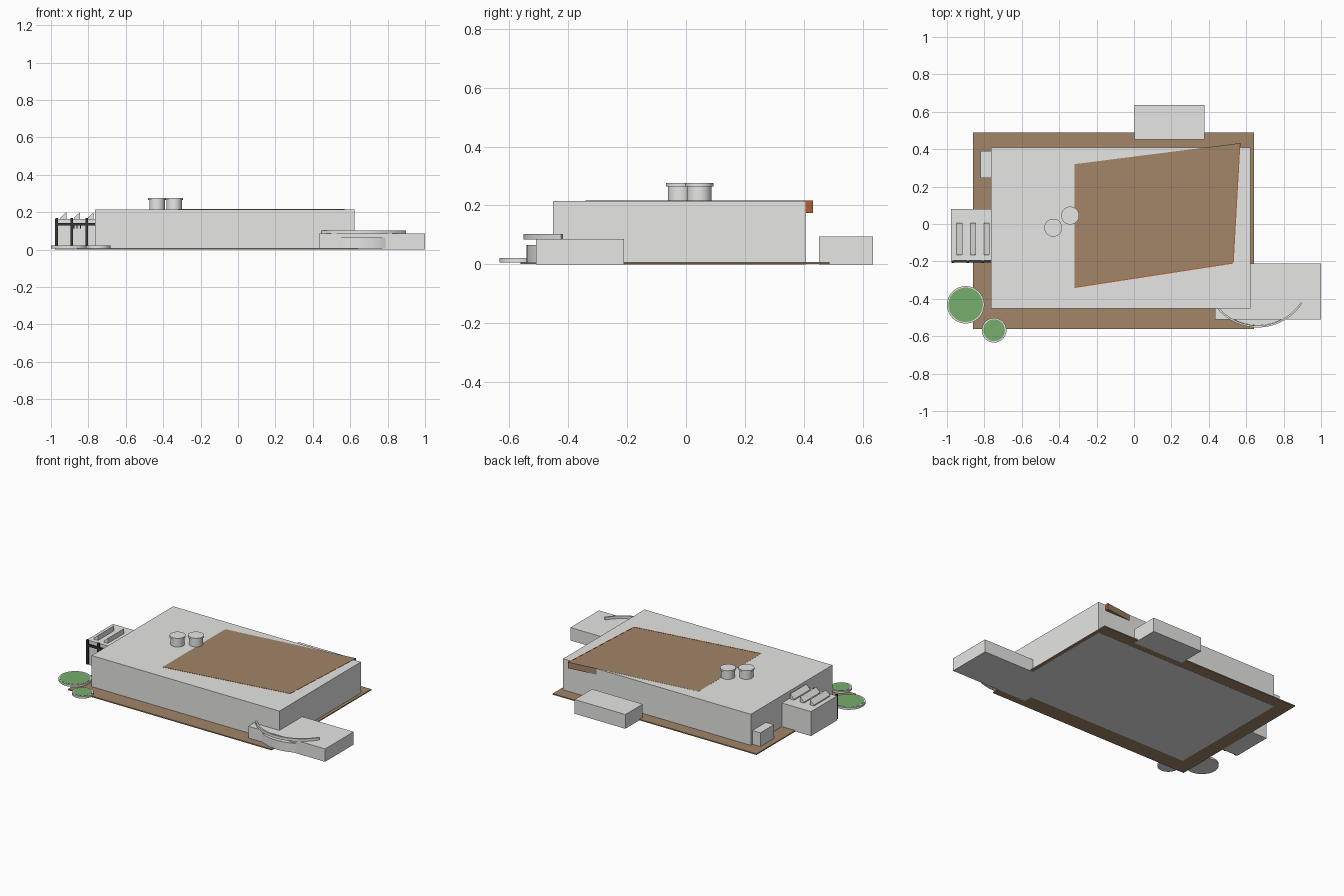
import bpy, bmesh, math
from mathutils import Vector

cube = bpy.data.objects.get("Cube")
if cube:
    bpy.data.objects.remove(cube, do_unlink=True)


def material(name, r, g, b):
    m = bpy.data.materials.new(name)
    m.use_nodes = True
    m.diffuse_color = (r, g, b, 1)
    m.node_tree.nodes["Principled BSDF"].inputs["Base Color"].default_value = (r, g, b, 1)
    return m


GREY = material("light grey", 0.79, 0.79, 0.78)
BROWN = material("earth brown", 0.36, 0.235, 0.14)
RUST = material("rust orange", 0.45, 0.11, 0.03)
GREEN = material("leaf green", 0.18, 0.42, 0.152)
BLACK = material("black metal", 0.035, 0.035, 0.038)


def prism(name, outline, z0, z1, mat=GREY, smooth=False):
    """Extrude a plan outline between two heights."""
    bm = bmesh.new()
    face = bm.faces.new([bm.verts.new((x, y, z0)) for x, y in outline])
    ext = bmesh.ops.extrude_face_region(bm, geom=[face])
    top = [v for v in ext["geom"] if isinstance(v, bmesh.types.BMVert)]
    bmesh.ops.translate(bm, verts=top, vec=(0, 0, z1 - z0))
    bmesh.ops.recalc_face_normals(bm, faces=bm.faces[:])
    me = bpy.data.meshes.new(name)
    bm.to_mesh(me)
    bm.free()
    me.materials.append(mat)
    ob = bpy.data.objects.new(name, me)
    bpy.context.collection.objects.link(ob)
    if smooth:
        bpy.ops.object.select_all(action="DESELECT")
        ob.select_set(True)
        bpy.context.view_layer.objects.active = ob
        bpy.ops.object.shade_smooth_by_angle(angle=math.radians(35))
    return ob


def box(name, x0, x1, y0, y1, z0, z1, mat=GREY):
    return prism(name, [(x0, y0), (x1, y0), (x1, y1), (x0, y1)], z0, z1, mat)


def arc(cx, cy, r, a0, a1, n=32):
    angles = [math.radians(a0 + (a1 - a0) * i / n) for i in range(n + 1)]
    return [(cx + r * math.cos(a), cy + r * math.sin(a)) for a in angles]


def disc(name, x, y, r, z0, z1, mat=GREY):
    return prism(name, arc(x, y, r, 0, 360, 48)[:-1], z0, z1, mat, True)


def fascia(name, a, b):
    """Thin upright plate just outside the panel edge from a to b."""
    a, b = Vector(a), Vector(b)
    d = (b - a).normalized()
    out = Vector((d.y, -d.x)) * 0.005
    return prism(name, [a, b, b + out, a + out], 0.175, 0.2165, RUST)


# Site base, main hall and annexes
box("ground_slab", -0.862, 0.642, -0.562, 0.488, 0.0005, 0.008, BROWN)
box("main_hall", -0.764, 0.622, -0.452, 0.408, 0, 0.215)
box("entrance_annex", 0.433, 1.0, -0.51, -0.21, 0, 0.086)
box("rear_annex", 0.003, 0.377, 0.452, 0.635, 0, 0.095)
box("side_shed", -0.822, -0.76, 0.247, 0.39, 0.002, 0.1)

# Skewed roof panel overhanging the rear wall, edged in rust
FRONT_LEFT, FRONT_RIGHT, BACK_RIGHT = (-0.318, -0.337), (0.528, -0.207), (0.564, 0.432)
prism("roof_panel", [FRONT_LEFT, FRONT_RIGHT, BACK_RIGHT, (-0.318, 0.32)],
      0.175, 0.2155, BROWN)
fascia("front_fascia", FRONT_LEFT, FRONT_RIGHT)
fascia("right_fascia", FRONT_RIGHT, BACK_RIGHT)

# Rooftop tanks with wider caps
for i, (x, y) in enumerate([(-0.432, -0.02), (-0.341, 0.045)]):
    disc(f"tank_body_{i + 1}", x, y, 0.042, 0.21, 0.268)
    disc(f"tank_cap_{i + 1}", x, y, 0.048, 0.264, 0.276)

# Curved entrance wall and canopy
CX, CY = 0.662, -0.27
prism("curved_entrance_wall", arc(CX, CY, 0.272, 210, 330), 0.005, 0.066, GREY, True)
prism("entrance_canopy", arc(CX, CY, 0.283, 218, 327) + arc(CX, CY, 0.273, 327, 218),
      0.084, 0.103, GREY, True)

# Side wing with sloped skylights
box("side_wing", -0.979, -0.76, -0.195, 0.08, 0.002, 0.165)
for i in range(3):
    x = -0.948 + i * 0.073
    light = box(f"skylight_{i + 1}", x, x + 0.03, -0.165, 0.005, 0.16, 0.2)
    for v in light.data.vertices:
        if v.co.z > 0.19 and v.co.x < x + 0.01:
            v.co.z = 0.172

# Black frame on the wing front, with short hangers under the beam
for i in range(3):
    x = -0.97 + i * 0.081
    box(f"frame_post_{i + 1}", x - 0.007, x + 0.007, -0.208, -0.195, 0.008, 0.17, BLACK)
    x = -0.878 + i * 0.018
    box(f"beam_hanger_{i + 1}", x - 0.003, x + 0.003, -0.206, -0.195, 0.112, 0.13, BLACK)
box("frame_beam", -0.977, -0.765, -0.206, -0.195, 0.128, 0.142, BLACK)

# Round planters with green tops
for i, (x, y, r) in enumerate([(-0.9, -0.432, 0.1), (-0.748, -0.568, 0.066)]):
    disc(f"planter_rim_{i + 1}", x, y, r, 0.007, 0.021)
    disc(f"planter_lawn_{i + 1}", x, y, r - 0.008, 0.015, 0.022, GREEN)
